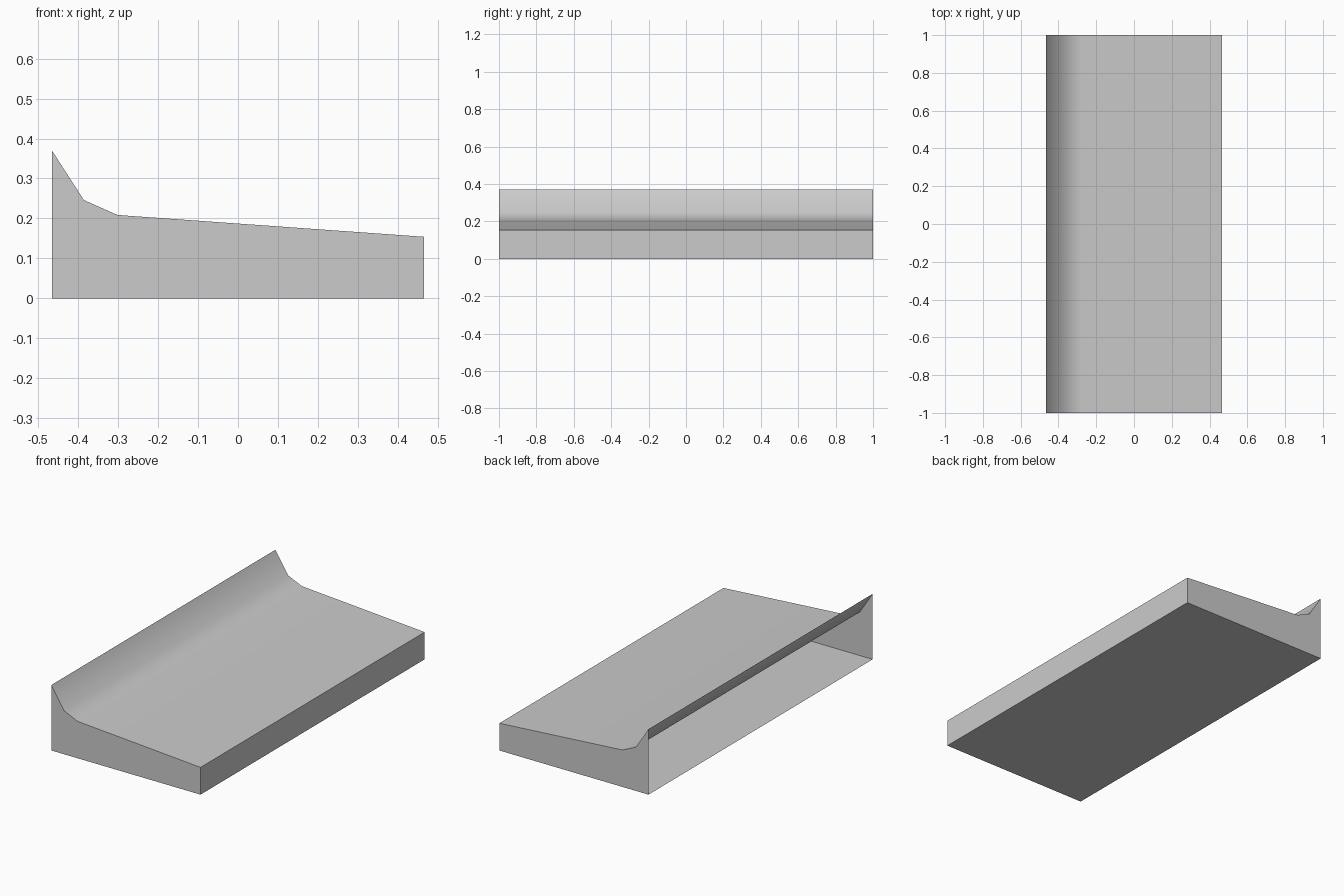
import bpy
import bmesh
import math

cube = bpy.data.objects.get("Cube")
if cube:
    bpy.data.objects.remove(cube, do_unlink=True)

# Plain grey material
grey = bpy.data.materials.new("light_grey")
grey.use_nodes = True
colour = (0.6, 0.6, 0.6, 1)
grey.diffuse_color = colour
grey.node_tree.nodes["Principled BSDF"].inputs["Base Color"].default_value = colour

# Cross-section (x, z): flat base, low edge, sloping deck, upturned lip
half_width, half_length = 0.466, 1.0
profile = [
    (-half_width, 0), (half_width, 0), (half_width, 0.154),
    (-0.28, 0.207), (-0.303, 0.209), (-0.386, 0.246), (-half_width, 0.37),
]

# Extrude the section along the length
bm = bmesh.new()
section = bm.faces.new([bm.verts.new((x, -half_length, z)) for x, z in profile])
extruded = bmesh.ops.extrude_face_region(bm, geom=[section], use_keep_orig=True)
end_verts = [g for g in extruded["geom"] if isinstance(g, bmesh.types.BMVert)]
bmesh.ops.translate(bm, verts=end_verts, vec=(0, 2 * half_length, 0))
bmesh.ops.recalc_face_normals(bm, faces=bm.faces)

# Leave the tall side open, so that the body is a hollow shell
open_side = [f for f in bm.faces if f.normal.x < -0.99]
bmesh.ops.delete(bm, geom=open_side, context='FACES')

mesh = bpy.data.meshes.new("sloped_shell")
bm.to_mesh(mesh)
bm.free()
mesh.materials.append(grey)
shell = bpy.data.objects.new("sloped_shell", mesh)
bpy.context.collection.objects.link(shell)

# Smooth the curved lip, keep the box edges sharp
bpy.ops.object.select_all(action='DESELECT')
shell.select_set(True)
bpy.context.view_layer.objects.active = shell
bpy.ops.object.shade_smooth_by_angle(angle=math.radians(45))
